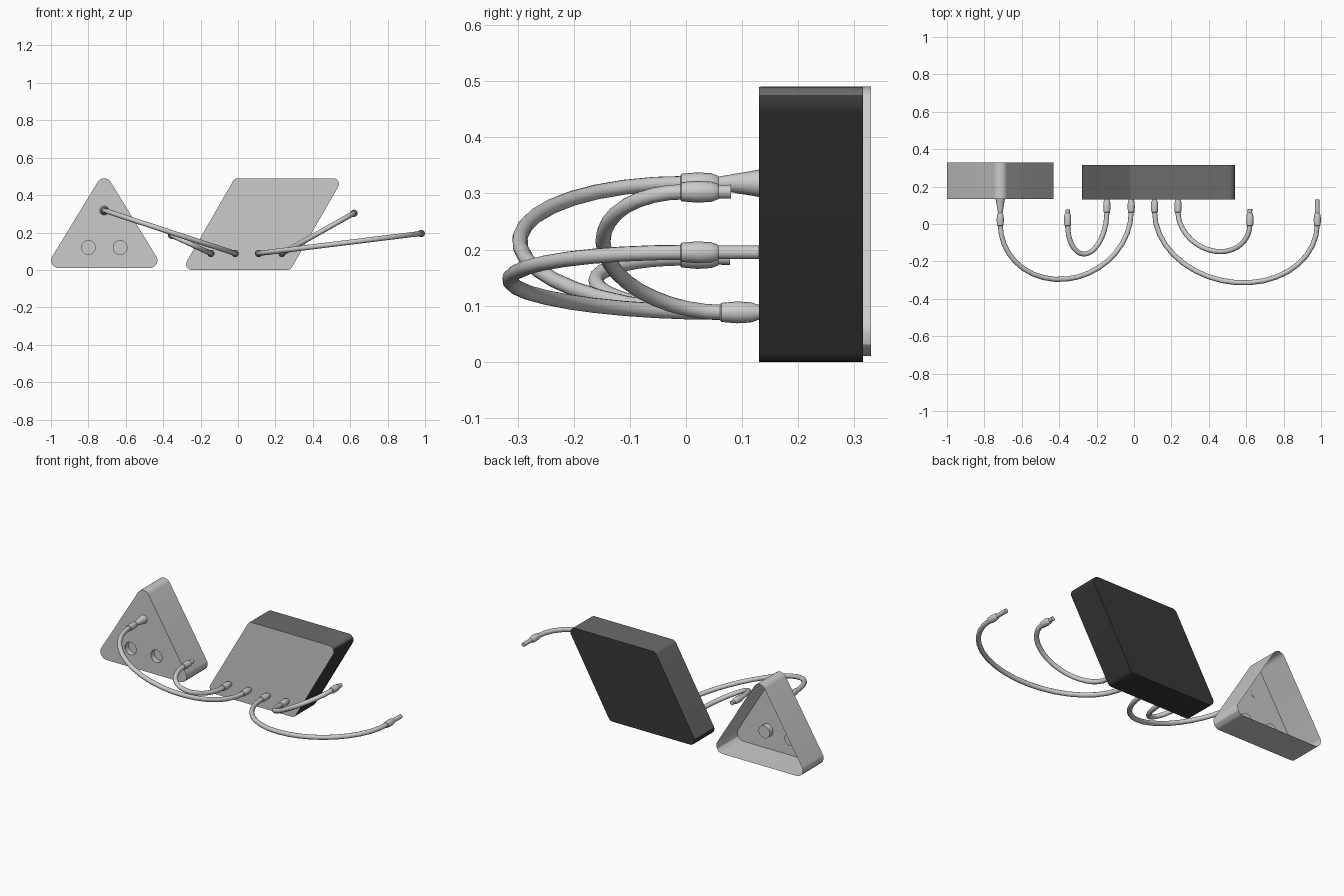
import bpy, bmesh, math
from mathutils import Vector

if "Cube" in bpy.data.objects:
    bpy.data.objects.remove(bpy.data.objects["Cube"])


def material(name, v):
    m = bpy.data.materials.new(name)
    m.diffuse_color = (v, v, v, 1)
    m.use_nodes = True
    m.node_tree.nodes["Principled BSDF"].inputs["Base Color"].default_value = m.diffuse_color
    return m


LIGHT = material("light grey", 0.6)
MID = material("mid grey", 0.15)
DARK = material("dark grey", 0.04)


def finish(name, bm, mats, angle=30):
    me = bpy.data.meshes.new(name)
    bm.to_mesh(me)
    bm.free()
    ob = bpy.data.objects.new(name, me)
    bpy.context.collection.objects.link(ob)
    for m in mats:
        me.materials.append(m)
    bpy.ops.object.select_all(action='DESELECT')
    ob.select_set(True)
    bpy.context.view_layer.objects.active = ob
    bpy.ops.object.shade_smooth_by_angle(angle=math.radians(angle))
    return ob


def rounded(corners, r, n=6):
    """Counter-clockwise (x, z) outline with rounded corners."""
    out = []
    for i, c in enumerate(corners):
        c = Vector(c)
        a = (Vector(corners[i - 1]) - c).normalized()
        b = (Vector(corners[(i + 1) % len(corners)]) - c).normalized()
        half = a.angle(b) / 2
        centre = c + (a + b).normalized() * (r / math.sin(half))
        p = c + a * (r / math.tan(half)) - centre
        q = c + b * (r / math.tan(half)) - centre
        for k in range(n + 1):
            d = p.lerp(q, k / n).normalized() * r
            out.append(centre + d)
    return out


def loop(bm, pts, y):
    return [bm.verts.new((p[0], y, p[1])) for p in pts]


def bridge(bm, a, b):
    n = len(a)
    for i in range(n):
        bm.faces.new((a[i], a[(i + 1) % n], b[(i + 1) % n], b[i]))


# Triangular shell: open at the back, with blind round sockets in the front
bm = bmesh.new()
outline = rounded([(-1.031, 0.01), (-0.399, 0.01), (-0.715, 0.527)], 0.04)
front, back = loop(bm, outline, 0.133), loop(bm, outline, 0.33)
bridge(bm, front, back)
rims = [front]
for cx in (-0.80, -0.63):
    ring = [(cx + 0.037 * math.cos(t * math.tau / 24), 0.12 + 0.037 * math.sin(t * math.tau / 24))
            for t in range(24)]
    rim, floor = loop(bm, ring, 0.133), loop(bm, ring, 0.165)
    bridge(bm, rim, floor)
    bm.faces.new(floor)
    rims.append(rim)
edges = [bm.edges.get((r[i - 1], r[i])) for r in rims for i in range(len(r))]
bmesh.ops.triangle_fill(bm, use_beauty=True, use_dissolve=False, edges=edges)
bmesh.ops.recalc_face_normals(bm, faces=bm.faces[:])
bm.normal_update()
plate = [f for f in bm.faces if abs(f.normal.y) > 0.9 and f.calc_center_median().y < 0.14]
if plate[0].normal.y > 0:
    bmesh.ops.reverse_faces(bm, faces=bm.faces[:])
finish("triangle_shell", bm, [LIGHT])

# Slanted box: pale front, mid grey upper sides, dark elsewhere
bm = bmesh.new()
outline = rounded([(-0.30, 0.0), (0.28, 0.0), (0.562, 0.49), (-0.018, 0.49)], 0.03)
front, back = loop(bm, outline, 0.13), loop(bm, outline, 0.315)
bridge(bm, front, back)
bm.faces.new(front)
bm.faces.new(back)
bmesh.ops.recalc_face_normals(bm, faces=bm.faces[:])
bm.normal_update()
for f in bm.faces:
    f.material_index = 0 if f.normal.y < -0.5 else 1 if f.normal.z > 0.3 else 2
finish("slanted_box", bm, [LIGHT, MID, DARK])


def lathe(name, x, z, profile, n=16):
    """Turned part along y; profile is a list of (y, radius)."""
    bm = bmesh.new()
    rings = [loop(bm, [(x + r * math.cos(k * math.tau / n), z + r * math.sin(k * math.tau / n))
                       for k in range(n)], y) for y, r in profile]
    for a, b in zip(rings, rings[1:]):
        bridge(bm, a, b)
    bm.faces.new(rings[0])
    bm.faces.new(rings[-1])
    bmesh.ops.recalc_face_normals(bm, faces=bm.faces[:])
    finish(name, bm, [LIGHT], 40)


def cable(name, a, b, low, n=18, sides=12, r=0.0135):
    """Half-ellipse lead drooping forward from a to b."""
    a, b = Vector(a), Vector(b)
    depth = (a.y + b.y) / 2 - low
    pts = []
    for i in range(n + 1):
        t = math.pi * i / n
        p = a.lerp(b, (1 - math.cos(t)) / 2)
        p.y -= depth * math.sin(t)
        pts.append(p)
    up = (b - a).cross(Vector((0, 1, 0))).normalized()
    bm = bmesh.new()
    rings = []
    for i, p in enumerate(pts):
        d = (pts[min(i + 1, n)] - pts[max(i - 1, 0)]).normalized()
        if i in (0, n):
            d = Vector((0, -1 if i == 0 else 1, 0))
        u = (up - d * up.dot(d)).normalized()
        v = d.cross(u)
        rings.append([bm.verts.new(p + r * (u * math.cos(k * math.tau / sides)
                                            + v * math.sin(k * math.tau / sides)))
                      for k in range(sides)])
    for p, q in zip(rings, rings[1:]):
        bridge(bm, p, q)
    bm.faces.new(rings[0])
    bm.faces.new(rings[-1])
    bmesh.ops.recalc_face_normals(bm, faces=bm.faces[:])
    finish(name, bm, [LIGHT], 60)


def plug(y):
    return [(y, 0.014), (y + 0.002, 0.017), (y + 0.03, 0.0195), (y + 0.055, 0.018), (y + 0.066, 0.014)]


# Leads: box end x, free end (x, z), frontmost y of the arc, free pin tip y and radius
leads = [
    ("long_left", -0.015, (-0.715, 0.318), -0.295, 0.134, 0.025),
    ("short_left", -0.145, (-0.355, 0.185), -0.158, 0.078, 0.0125),
    ("long_right", 0.11, (0.98, 0.195), -0.313, 0.13, 0.012),
    ("short_right", 0.235, (0.62, 0.303), -0.145, 0.08, 0.0125),
]
for name, bx, (fx, fz), low, tip, tip_r in leads:
    cable(name + "_cable", (fx, 0.0, fz), (bx, 0.065, 0.088), low)
    lathe(name + "_box_plug", bx, 0.088, plug(0.061) + [(0.135, 0.013)])
    lathe(name + "_free_plug", fx, fz, plug(-0.01) + [(0.058, 0.012), (tip, tip_r)])
